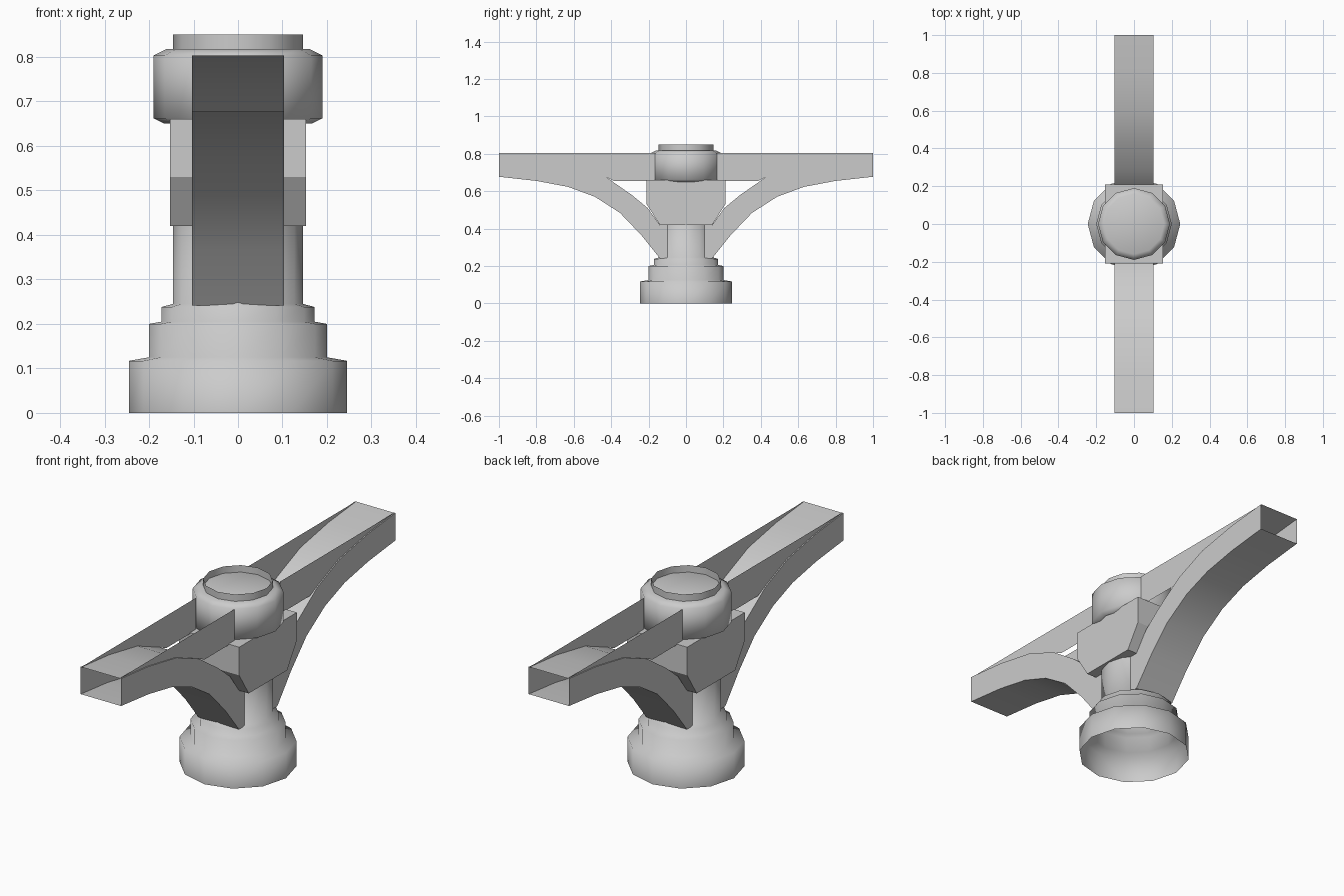
import bpy, bmesh, math

cube = bpy.data.objects.get("Cube")
if cube:
    bpy.data.objects.remove(cube, do_unlink=True)

grey = bpy.data.materials.new("light_grey")
grey.use_nodes = True
grey.diffuse_color = (0.6, 0.6, 0.6, 1)
bsdf = next(n for n in grey.node_tree.nodes if n.type == 'BSDF_PRINCIPLED')
bsdf.inputs["Base Color"].default_value = grey.diffuse_color


def finish(name, bm, angle, recalc=True):
    """Turn a bmesh into a shaded object."""
    if recalc:
        bmesh.ops.recalc_face_normals(bm, faces=bm.faces)
    mesh = bpy.data.meshes.new(name)
    bm.to_mesh(mesh)
    bm.free()
    mesh.materials.append(grey)
    ob = bpy.data.objects.new(name, mesh)
    bpy.context.scene.collection.objects.link(ob)
    bpy.ops.object.select_all(action='DESELECT')
    ob.select_set(True)
    bpy.context.view_layer.objects.active = ob
    bpy.ops.object.shade_smooth_by_angle(angle=math.radians(angle))
    return ob


def lathe(name, profile, sides=12, cap=False):
    """Revolve (radius, z) points into an open shell, optionally capped on top."""
    bm = bmesh.new()
    rings = []
    for r, z in profile:
        angles = [math.tau * i / sides for i in range(sides)]
        rings.append([bm.verts.new((r * math.cos(a), r * math.sin(a), z)) for a in angles])
    for low, high in zip(rings, rings[1:]):
        for i in range(sides):
            j = (i + 1) % sides
            bm.faces.new((low[i], low[j], high[j], high[i]))
    if cap:
        bm.faces.new(rings[-1])
    return finish(name, bm, 82, recalc=False)


# Stepped hollow base with the column
lathe("base_and_column", [(.245, 0), (.245, .117), (.2, .125), (.2, .2),
                          (.172, .205), (.172, .238), (.146, .245), (.146, .5)])

# Round cap on the block, with a thin raised rim
lathe("cap", [(.165, .65), (.19, .662), (.19, .803), (.16, .818)], cap=True)
lathe("cap_rim", [(.146, .815), (.146, .85)])

# Central block with chamfered lower ends
outline = [(-.21, .66), (-.21, .53), (-.14, .42), (.14, .42), (.21, .53), (.21, .66)]
bm = bmesh.new()
face = bm.faces.new([bm.verts.new((-.153, y, z)) for y, z in outline])
moved = bmesh.ops.extrude_face_region(bm, geom=[face])["geom"]
bmesh.ops.translate(bm, vec=(.306, 0, 0),
                    verts=[g for g in moved if isinstance(g, bmesh.types.BMVert)])
finish("block", bm, 20)

# Curves of the arm as (distance from centre, height)
upper = [(1, .803), (.8, .783), (.594, .745), (.43, .677), (.29, .58),
         (.205, .51), (.14, .42), (.1, .42)]
lower = [(1, .677), (.8, .655), (.63, .623), (.487, .57), (.353, .484),
         (.24, .366), (.14, .241), (.1, .241)]


def strip(bm, a, b):
    """Skin two matching rows of points with quads."""
    va, vb = [[bm.verts.new(p) for p in row] for row in (a, b)]
    for i in range(len(va) - 1):
        bm.faces.new((va[i], va[i + 1], vb[i + 1], vb[i]))


def row(points, x, side):
    return [(x, side * d, z) for d, z in points]


rail_low = upper[:4] + [(.385, .655), (.166, .655)]
rail_top = [(d, .804) for d, z in rail_low]
for label, side in (("front", -1), ("back", 1)):
    # Hollow curved bracket, open at its outer end
    w = .103
    bm = bmesh.new()
    for a, b in ((upper, upper), (lower, lower)):
        strip(bm, row(a, -w, side), row(b, w, side))
    for x in (-w, w):
        strip(bm, row(upper, x, side), row(lower, x, side))
    bmesh.ops.remove_doubles(bm, verts=bm.verts, dist=.0001)
    finish(label + "_bracket", bm, 35)

    # Thin rail walls from the bracket to the cap
    for hand, x in (("left", .098), ("right", -.098)):
        bm = bmesh.new()
        strip(bm, row(rail_top, x, side), row(rail_low, x, side))
        for f in bm.faces:
            f.normal_update()
            if f.normal.x * x < 0:
                f.normal_flip()
        finish(label + "_rail_" + hand, bm, 30, recalc=False)
